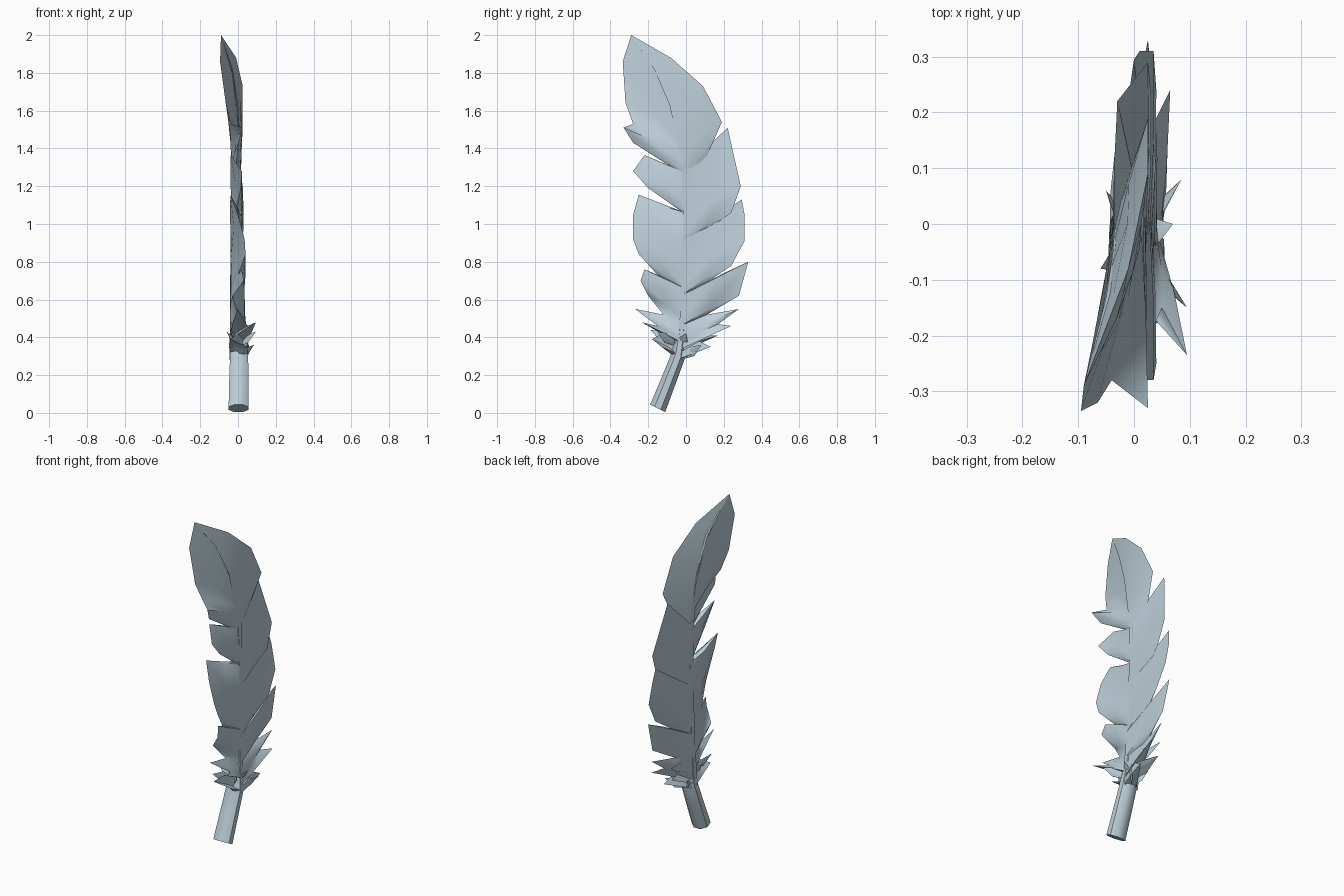
import bpy, bmesh, math
from mathutils import Vector

if "Cube" in bpy.data.objects:
    bpy.data.objects.remove(bpy.data.objects["Cube"])

mat = bpy.data.materials.new("pale blue grey")
mat.diffuse_color = (0.50, 0.61, 0.68, 1)
mat.use_nodes = True
mat.node_tree.nodes["Principled BSDF"].inputs["Base Color"].default_value = mat.diffuse_color


def lerp(table, z):
    """Piecewise linear lookup: rows are (z, values...)."""
    if z <= table[0][0]:
        return table[0][1:]
    for a, b in zip(table, table[1:]):
        if z <= b[0]:
            f = (z - a[0]) / (b[0] - a[0])
            return tuple(p + (q - p) * f for p, q in zip(a[1:], b[1:]))
    return table[-1][1:]


# quill line: z, x, y, half thickness of the vane
SPINE = [(0.28, 0.0, -0.035, 0.045), (0.6, -0.005, -0.01, 0.037), (1.0, -0.008, 0.0, 0.031),
         (1.3, -0.01, -0.005, 0.026), (1.6, -0.02, -0.06, 0.022), (1.8, -0.04, -0.14, 0.016),
         (2.0, -0.09, -0.29, 0.0)]

# vane outlines from base to tip: y, z, x
REAR = [(-0.02, 0.29, 0.02), (0.13, 0.35, 0.06), (0.07, 0.38, 0.05), (0.17, 0.41, -0.03), (0.09, 0.41, 0.0),
        (0.24, 0.46, 0.065), (0.17, 0.47, 0.03), (0.28, 0.55, 0.035), (0.11, 0.52, 0.0),
        (0.28, 0.62, 0.03), (0.33, 0.80, 0.025), (0.2, 0.74, 0.01), (0.06, 0.655, 0.0),
        (0.24, 0.78, 0.04), (0.31, 0.91, 0.035), (0.31, 1.05, 0.01), (0.295, 1.13, 0.0),
        (0.22, 1.05, 0.0), (0.13, 0.98, 0.0), (0.24, 1.06, 0.03), (0.29, 1.20, 0.025),
        (0.22, 1.51, -0.03), (0.1, 1.335, -0.005), (0.19, 1.54, 0.025), (0.09, 1.73, 0.025),
        (-0.08, 1.88, -0.01), (-0.29, 2.0, -0.09)]
FRONT = [(-0.05, 0.29, 0.0), (-0.13, 0.35, 0.05), (-0.18, 0.39, -0.04), (-0.13, 0.42, 0.0),
         (-0.235, 0.48, 0.095), (-0.15, 0.46, 0.05), (-0.27, 0.55, 0.0), (-0.12, 0.52, 0.0),
         (-0.2, 0.62, -0.03), (-0.24, 0.70, 0.03), (-0.22, 0.76, 0.02), (-0.15, 0.73, 0.0),
         (-0.25, 0.84, 0.04), (-0.28, 0.92, 0.035), (-0.28, 1.05, 0.0), (-0.25, 1.155, -0.04),
         (-0.03, 1.07, -0.01), (-0.2, 1.19, 0.015), (-0.28, 1.28, 0.02), (-0.22, 1.365, -0.04),
         (-0.09, 1.31, -0.01), (-0.28, 1.43, 0.0), (-0.33, 1.51, 0.025), (-0.28, 1.53, -0.04),
         (-0.32, 1.64, -0.065), (-0.335, 1.86, -0.095), (-0.29, 2.0, -0.09)]


def finish(name, bm, recalc=True):
    if recalc:
        bmesh.ops.recalc_face_normals(bm, faces=bm.faces)
    me = bpy.data.meshes.new(name)
    bm.to_mesh(me)
    bm.free()
    ob = bpy.data.objects.new(name, me)
    bpy.context.collection.objects.link(ob)
    me.materials.append(mat)
    bpy.context.view_layer.objects.active = ob
    ob.select_set(True)
    bpy.ops.object.shade_smooth_by_angle(angle=math.radians(50))
    ob.select_set(False)


def vane(name, outline, out):
    """Lens-shaped half of the feather: each outline point is joined to the quill below it."""
    roots, limit = [], 2.0
    for y, z, x in reversed(outline):
        limit = min(limit, z - 0.5 * abs(y - lerp(SPINE, z)[1]))
        roots.insert(0, max(limit, 0.28))
    bm = bmesh.new()
    for side in (1, -1):
        rows = []
        for (y, z, x), s in zip(outline, roots):
            cx, cy, t = lerp(SPINE, s)
            # the two halves overlap a little along the quill
            lap = 0.015 * min(1, (2 - s) * 5)
            root, edge = Vector((cx, cy - out * lap, s)), Vector((x, y, z))
            mid = root.lerp(edge, 0.5)
            rows.append([bm.verts.new(p) for p in (
                root + Vector((side * t, 0, 0)),
                mid + Vector((side * t * 0.6, 0, 0)), edge)])
        for a, b in zip(rows, rows[1:]):
            for i in range(2):
                for tri in ((a[i], a[i + 1], b[i + 1]), (a[i], b[i + 1], b[i])):
                    bm.faces.new(tri)
    bmesh.ops.dissolve_degenerate(bm, edges=bm.edges, dist=0.0005)
    # each skin faces away from the middle plane
    bm.normal_update()
    bm.verts.ensure_lookup_table()
    for part in (1, -1):
        for f in bm.faces:
            centre = f.calc_center_median()
            near = min(f.verts, key=lambda v: abs(v.co.y - lerp(SPINE, v.co.z)[1]))
            sign = 1 if near.index < len(bm.verts) / 2 else -1
            if sign == part and f.normal.x * part < 0:
                f.normal_flip()
    finish(name, bm, False)


vane("rear_vane", REAR, 1)
vane("front_vane", FRONT, -1)

# quill: tapering eight-sided tube, cut at a slant at the bottom
# z, x, y, radius x, radius y
QUILL = [(0.024, 0.003, -0.15, 0.057, 0.043), (0.15, 0.004, -0.1, 0.055, 0.04),
         (0.3, 0.006, -0.042, 0.052, 0.037), (0.42, 0.0, -0.024, 0.043, 0.028),
         (0.6, -0.004, -0.01, 0.037, 0.02), (1.0, -0.008, 0.0, 0.031, 0.014),
         (1.35, -0.012, -0.014, 0.025, 0.012), (1.6, -0.02, -0.062, 0.02, 0.012),
         (1.8, -0.04, -0.14, 0.012, 0.012), (1.92, -0.07, -0.23, 0.005, 0.008)]
bm = bmesh.new()
rings = []
for k, (z, x, y, rx, ry) in enumerate(QUILL):
    ring = []
    for i in range(8):
        a = math.tau * (i + 0.5) / 8
        slant = -0.5 * ry * math.sin(a) if k < 3 else 0
        ring.append(bm.verts.new((x + rx * math.cos(a), y + ry * math.sin(a), z + slant)))
    rings.append(ring)
for a, b in zip(rings, rings[1:]):
    for i in range(8):
        bm.faces.new((a[i], a[(i + 1) % 8], b[(i + 1) % 8], b[i]))
bm.faces.new(rings[0])
bm.faces.new(rings[-1])
finish("quill", bm)

# small downy barbs around the base of the vane: tip x, y, z
bm = bmesh.new()
for tip in [(0.085, 0.08, 0.36), (-0.05, 0.06, 0.37), (0.095, -0.15, 0.43), (-0.06, -0.08, 0.43),
            (-0.04, -0.19, 0.44), (0.07, 0.0, 0.42), (-0.03, 0.19, 0.49)]:
    tip = Vector(tip)
    root = Vector((0.0, -0.035, tip.z - 0.08))
    mid = root.lerp(tip, 0.55)
    across = (tip - root).cross(Vector((1, 0, 0))).normalized() * 0.028
    lift = (tip - root).cross(across).normalized() * 0.01
    ring = [bm.verts.new(mid + d) for d in (across, lift, -across, -lift)]
    ends = [bm.verts.new(root), bm.verts.new(tip)]
    for i in range(4):
        for e in ends:
            bm.faces.new((ring[i], ring[(i + 1) % 4], e))
finish("downy_barbs", bm)
